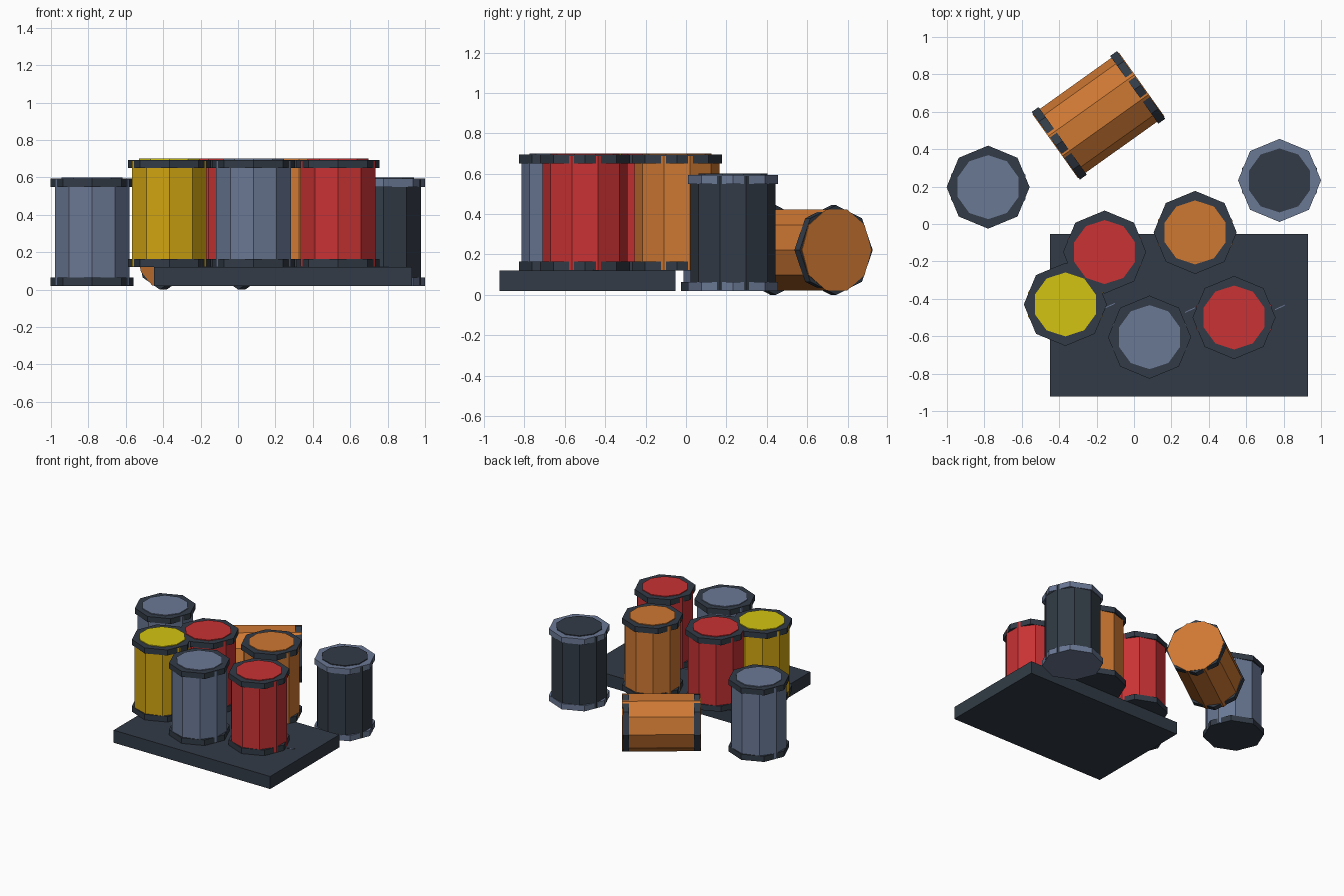
import bpy
import math
from mathutils import Matrix, Vector

cube = bpy.data.objects.get("Cube")
if cube:
    bpy.data.objects.remove(cube, do_unlink=True)


def material(name, r, g, b):
    color = [((c / 255 + 0.055) / 1.055) ** 2.4 for c in (r, g, b)] + [1]
    m = bpy.data.materials.new(name)
    m.use_nodes = True
    m.diffuse_color = color
    m.node_tree.nodes["Principled BSDF"].inputs["Base Color"].default_value = color
    return m


dark = material("dark slate", 50, 59, 70)
slate = material("blue grey", 106, 120, 148)
red = material("red", 200, 50, 52)
orange = material("orange", 206, 120, 51)
gold = material("golden yellow", 208, 164, 18)
yellow = material("lid yellow", 210, 196, 18)


def prism(name, sides, radius, low, high, turn, frame, mat):
    """Flat sided cylinder along the frame's z axis, corner at angle turn."""
    bpy.ops.mesh.primitive_cylinder_add(vertices=sides, radius=radius, depth=high - low)
    ob = bpy.context.object
    ob.name = name
    ob.data.transform(Matrix.Translation((0, 0, (low + high) / 2))
                      @ Matrix.Rotation(turn, 4, "Z"))
    ob.matrix_world = frame
    ob.data.materials.append(mat)
    return ob


def box(name, size, center, mat, turn=0):
    bpy.ops.mesh.primitive_cube_add(size=1, location=center, rotation=(0, 0, turn))
    ob = bpy.context.object
    ob.name = name
    ob.data.transform(Matrix.Diagonal((*size, 1)))
    ob.data.materials.append(mat)


HEIGHT, RIM = 0.58, 0.045


def barrel(name, x, y, z, body, rim, lid):
    """Ten sided drum with two eight sided rims and a lid plate."""
    frame = Matrix.Translation((x, y, z))
    prism(name + "_body", 10, 0.21, 0.004, HEIGHT - 0.012, 0, frame, body)
    prism(name + "_bottom_rim", 8, 0.222, 0, RIM, 0, frame, rim)
    prism(name + "_top_rim", 8, 0.222, HEIGHT - RIM - 0.005, HEIGHT - 0.006, 0, frame, rim)
    prism(name + "_lid", 10, 0.171, HEIGHT - 0.008, HEIGHT, 0, frame, lid)


# Low platform with small scratches
box("platform", (1.38, 0.87, 0.1), (0.24, -0.488, 0.07), dark)
for x, y in ((-0.13, -0.437), (0.3, -0.46), (0.78, -0.446)):
    box("scratch", (0.06, 0.005, 0.004), (x, y, 0.121), slate, math.radians(25))

# Barrels standing on the platform
barrel("yellow_barrel", -0.367, -0.43, 0.12, gold, dark, yellow)
barrel("back_red_barrel", -0.157, -0.15, 0.12, red, dark, red)
barrel("orange_barrel", 0.327, -0.045, 0.12, orange, dark, orange)
barrel("grey_barrel", 0.083, -0.605, 0.12, slate, dark, slate)
barrel("front_red_barrel", 0.535, -0.5, 0.12, red, dark, red)

# Barrels standing beside it
barrel("right_grey_barrel", -0.78, 0.197, 0.02, slate, dark, slate)
barrel("left_dark_barrel", 0.778, 0.233, 0.02, dark, slate, dark)

# Tipped barrel lying behind, its ends uncovered
axis = Vector((math.cos(math.radians(35.5)), math.sin(math.radians(35.5)), 0))
side = Vector((-axis.y, axis.x, 0))
lying = Matrix((side, (0, 0, 1), axis)).transposed().to_4x4()
lying = Matrix.Translation((-0.19, 0.581, 0.222)) @ lying
half = 0.284
prism("tipped_body", 10, 0.21, -half, half, math.pi / 2, lying, orange)
for low in (-half + 0.004, half - 0.004 - RIM):
    prism("tipped_rim", 8, 0.222, low, low + RIM, 0, lying, dark)
